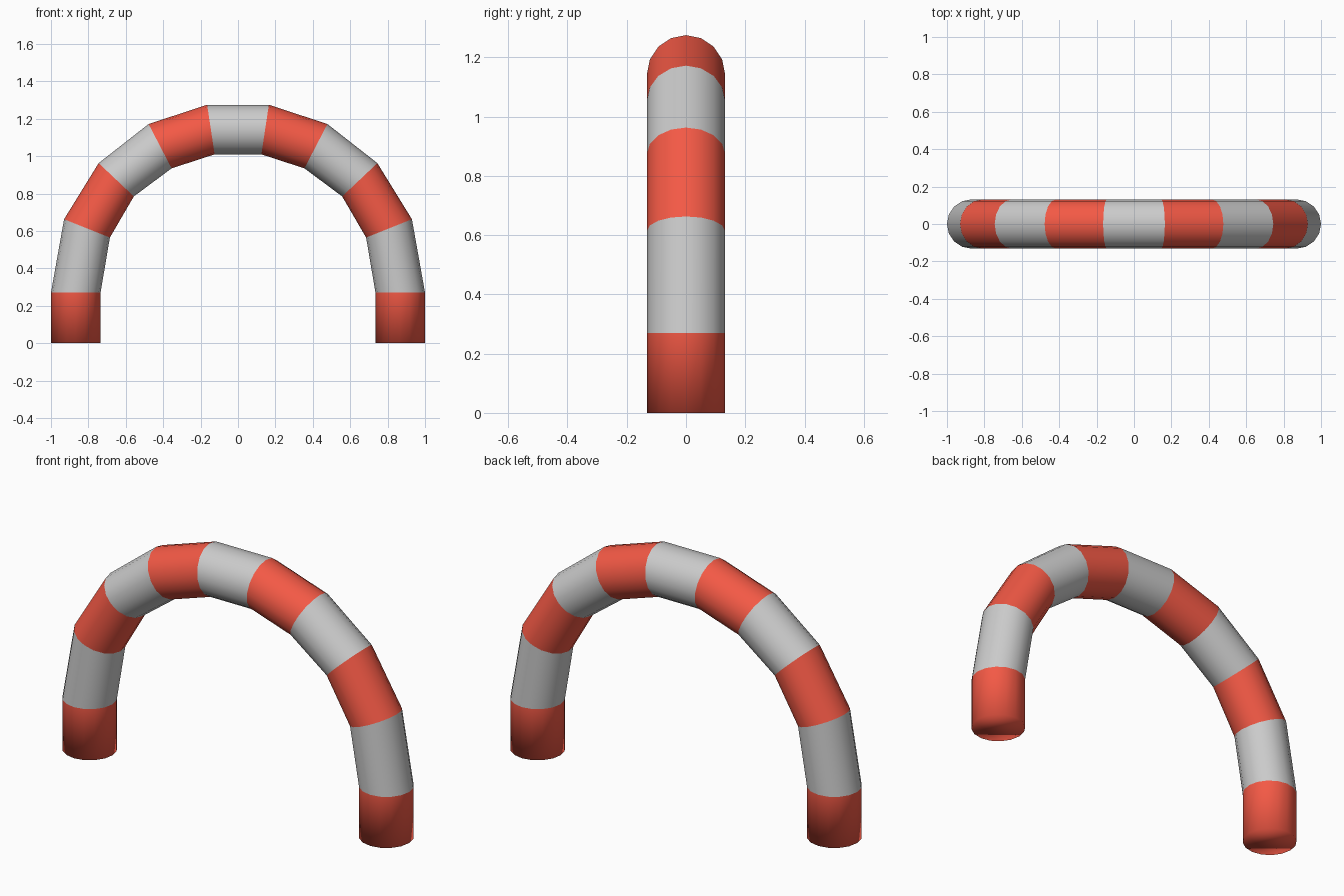
import bpy, bmesh, math
from mathutils import Vector

if "Cube" in bpy.data.objects:
    bpy.data.objects.remove(bpy.data.objects["Cube"])

SIDES = 16
HALF_DEPTH = 0.132

red = bpy.data.materials.new("red")
red.diffuse_color = (0.9, 0.1, 0.06, 1)
red.use_nodes = True
red.node_tree.nodes["Principled BSDF"].inputs["Base Color"].default_value = red.diffuse_color

# Joint rings of the right half: outer (x, z), inner (x, z)
half = [((1.0, 0.0), (0.735, 0.0)),
        ((1.0, 0.27), (0.735, 0.27)),
        ((0.93, 0.663), (0.685, 0.565)),
        ((0.745, 0.963), (0.557, 0.785)),
        ((0.478, 1.172), (0.355, 0.935)),
        ((0.165, 1.275), (0.125, 1.01))]
mirrored = [((-o[0], o[1]), (-i[0], i[1])) for o, i in reversed(half)]
joints = half + mirrored


def ring(bm, joint):
    """Ellipse of vertices spanning the outer and inner joint points."""
    o = Vector((joint[0][0], 0, joint[0][1]))
    i = Vector((joint[1][0], 0, joint[1][1]))
    mid, arm = (o + i) / 2, (o - i) / 2
    side = Vector((0, HALF_DEPTH, 0))
    angles = [2 * math.pi * k / SIDES for k in range(SIDES)]
    return [bm.verts.new(mid + arm * math.cos(a) + side * math.sin(a)) for a in angles]


def band(name, start, end, cap=None, mat=None):
    """One straight tube band between two mitred joints."""
    bm = bmesh.new()
    rings = [ring(bm, start), ring(bm, end)]
    for k in range(SIDES):
        n = (k + 1) % SIDES
        bm.faces.new((rings[0][k], rings[0][n], rings[1][n], rings[1][k]))
    if cap == 0:
        bm.faces.new(rings[0][::-1])
    elif cap == 1:
        bm.faces.new(rings[1])
    for f in bm.faces:
        f.smooth = True
    bmesh.ops.recalc_face_normals(bm, faces=bm.faces)
    # open bands: make sure the walls face away from the tube centre
    centre = sum((v.co for v in bm.verts), Vector()) / len(bm.verts)
    f = max(bm.faces, key=lambda f: f.calc_center_median().y)
    if f.normal.dot(f.calc_center_median() - centre) < 0:
        bmesh.ops.reverse_faces(bm, faces=bm.faces)
    me = bpy.data.meshes.new(name)
    bm.to_mesh(me)
    bm.free()
    if mat:
        me.materials.append(mat)
    bpy.context.collection.objects.link(bpy.data.objects.new(name, me))


# Alternating red and grey bands from right foot to left foot
last = len(joints) - 2
for k in range(last + 1):
    is_red = k % 2 == 0
    name = "foot" if k in (0, last) else ("red_band" if is_red else "grey_band")
    cap = 0 if k == 0 else 1 if k == last else None
    band(f"{name}_{k}", joints[k], joints[k + 1], cap, red if is_red else None)
